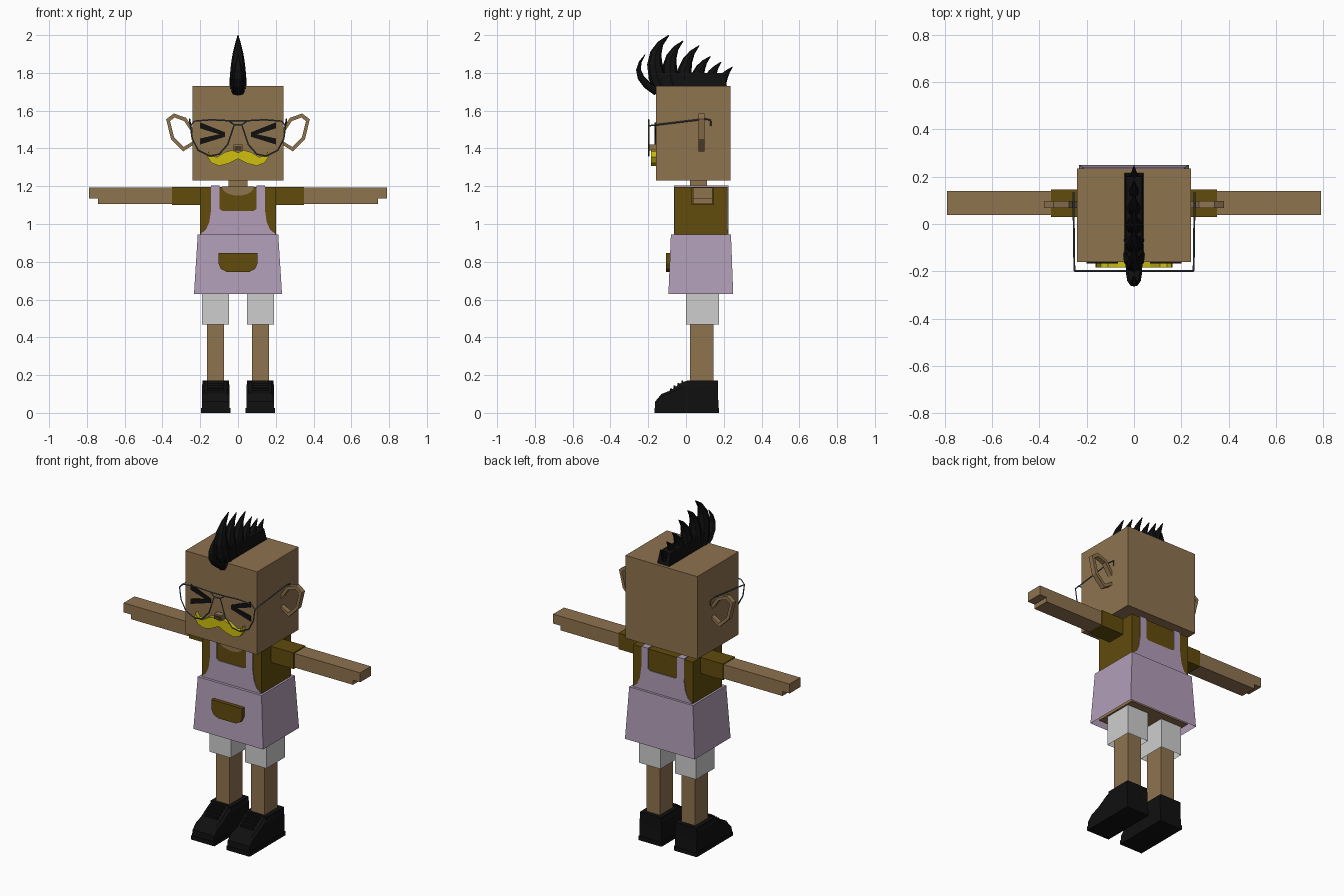
import bpy, bmesh, math
from mathutils import Vector

cube = bpy.data.objects.get("Cube")
if cube:
    bpy.data.objects.remove(cube, do_unlink=True)


def material(name, code):
    rgb = [int(code[i:i + 2], 16) / 255 for i in (0, 2, 4)]
    lin = [c / 12.92 if c < 0.04045 else ((c + 0.055) / 1.055) ** 2.4 for c in rgb]
    m = bpy.data.materials.new(name)
    m.use_nodes = True
    m.diffuse_color = (*lin, 1)
    m.node_tree.nodes["Principled BSDF"].inputs["Base Color"].default_value = (*lin, 1)
    return m


SKIN = material("skin brown", "8F734F")
OLIVE = material("olive brown", "614B0C")
LILAC = material("lilac", "B29EB8")
WHITE = material("off white", "CECECE")
BLACK = material("black", "101010")
YELLOW = material("yellow", "CFC010")
GREY = material("wire grey", "515B60")
DARK = material("dark brown", "4A3A28")


def finish(name, bm, mat):
    bmesh.ops.recalc_face_normals(bm, faces=bm.faces)
    me = bpy.data.meshes.new(name)
    bm.to_mesh(me)
    bm.free()
    me.materials.append(mat)
    ob = bpy.data.objects.new(name, me)
    bpy.context.collection.objects.link(ob)
    return ob


def loft(name, rings, mat, cap_start=True, cap_end=True):
    """Join matching rings of points with quads."""
    bm = bmesh.new()
    vs = [[bm.verts.new(p) for p in r] for r in rings]
    n = len(vs[0])
    for a, b in zip(vs, vs[1:]):
        for i in range(n):
            j = (i + 1) % n
            bm.faces.new((a[i], a[j], b[j], b[i]))
    if cap_start:
        bm.faces.new(vs[0])
    if cap_end:
        bm.faces.new(vs[-1])
    return finish(name, bm, mat)


def rect(x, y, z):
    return [(x[0], y[0], z), (x[1], y[0], z), (x[1], y[1], z), (x[0], y[1], z)]


def box(name, x, y, z, mat, bottom=True):
    return loft(name, [rect(x, y, z[0]), rect(x, y, z[1])], mat, cap_start=bottom)


def plate(name, outline, y, mat):
    """Extrude an (x, z) outline between two y values."""
    return loft(name, [[(a, v, b) for a, b in outline] for v in y], mat)


def both(half):
    """Complete a half outline by mirroring it in x."""
    return half + [(-a, b) for a, b in reversed(half) if a > 0]


def side(s, a, b):
    return tuple(sorted((s * a, s * b)))


def wire(name, points, closed=False):
    cu = bpy.data.curves.new(name, "CURVE")
    cu.dimensions = "3D"
    cu.bevel_depth = 0.004
    cu.bevel_resolution = 0
    sp = cu.splines.new("POLY")
    sp.points.add(len(points) - 1)
    for p, co in zip(sp.points, points):
        p.co = (*co, 1)
    sp.use_cyclic_u = closed
    tmp = bpy.data.objects.new(name + " path", cu)
    me = bpy.data.meshes.new_from_object(tmp)
    bpy.data.objects.remove(tmp)
    me.name = name
    me.materials.clear()
    me.materials.append(GREY)
    bpy.context.collection.objects.link(bpy.data.objects.new(name, me))


def spike(name, base, ctrl, tip, depth, width):
    """Curved tapering lock of hair; points are (y, z)."""
    p, q, r = map(Vector, (base, ctrl, tip))
    rings = []
    for k in range(6):
        t = k / 5
        c = p * (1 - t) ** 2 + q * 2 * t * (1 - t) + r * t * t
        d = ((q - p) * (1 - t) + (r - q) * t).normalized()
        f = max(0.05, 1 - t ** 1.8)
        ring = []
        for i in range(8):
            a = i * math.pi / 4
            o = math.cos(a) * depth * f
            ring.append((math.sin(a) * width * f, c.x + d.y * o, c.y - d.x * o))
        rings.append(ring)
    return loft(name, rings, BLACK)


# Head, neck and body
box("head", (-0.24, 0.24), (-0.16, 0.235), (1.23, 1.73), SKIN)
box("neck", (-0.05, 0.05), (0.02, 0.11), (1.17, 1.24), SKIN)
box("shirt", (-0.2, 0.2), (-0.06, 0.22), (0.66, 1.197), OLIVE)
box("hips", (-0.2, 0.2), (-0.06, 0.22), (0.645, 0.66), SKIN)
neckline = [(0.085 * math.cos(a), 1.198 - 0.048 * math.sin(a))
            for a in (i * math.pi / 10 for i in range(11))]
plate("neckline", neckline, (-0.063, -0.055), SKIN)

# Dungaree dress: flared skirt, bibs and straps
loft("skirt", [rect((-0.233, 0.233), (-0.093, 0.25), 0.63),
               rect((-0.213, 0.213), (-0.08, 0.238), 0.945)], LILAC, cap_start=False)
bib = both([(0.2, 0.93), (0.195, 0.95), (0.17, 0.97), (0.152, 1.01), (0.142, 1.08),
            (0.142, 1.2), (0.098, 1.2), (0.098, 1.08), (0.085, 1.07)])
plate("front_bib", bib, (-0.064, -0.056), LILAC)
plate("back_bib", bib, (0.216, 0.224), LILAC)
pocket = both([(0.103, 0.847), (0.103, 0.79), (0.09, 0.762), (0.06, 0.746)])
plate("pocket", pocket, (-0.107, -0.08), OLIVE)

# Face
plate("nose", [(-0.024, 1.39), (0.024, 1.39), (0.024, 1.42), (-0.024, 1.42)],
      (-0.195, -0.155), SKIN)
plate("nostrils", [(-0.018, 1.393), (0.018, 1.393), (0.018, 1.412), (-0.018, 1.412)],
      (-0.198, -0.194), DARK)
moustache = both([(0, 1.345), (0.05, 1.32), (0.1, 1.308), (0.14, 1.323), (0.162, 1.355),
                  (0.158, 1.385), (0.14, 1.358), (0.11, 1.355), (0.07, 1.38),
                  (0.03, 1.391), (0, 1.378)])
plate("moustache", moustache, (-0.184, -0.155), YELLOW)
lens = [(0.02, 1.525), (0.05, 1.547), (0.14, 1.552), (0.23, 1.545), (0.252, 1.52),
        (0.242, 1.45), (0.21, 1.39), (0.15, 1.36), (0.1, 1.37), (0.055, 1.42)]
ear = [(0.235, 1.5), (0.275, 1.562), (0.34, 1.585), (0.38, 1.555), (0.355, 1.45),
       (0.29, 1.385), (0.235, 1.42)]
ear_hole = [(0.235, 1.47), (0.285, 1.545), (0.336, 1.564), (0.36, 1.545), (0.338, 1.458),
            (0.287, 1.408), (0.235, 1.44)]

# Parts that come in pairs
for s, tag in ((1, "left_"), (-1, "right_")):
    box(tag + "strap", side(s, 0.098, 0.142), (-0.064, 0.224), (1.195, 1.203), LILAC)
    for end, start in ((1.522, 1.475), (1.437, 1.472)):
        plate(tag + "eye_stroke", [(s * 0.2, end - 0.016), (s * 0.2, end + 0.016),
              (s * 0.068, start + 0.01), (s * 0.068, start - 0.01)],
              (-0.166, -0.158), BLACK)
    wire(tag + "lens_frame", [(s * a, -0.198, b) for a, b in lens], True)
    wire(tag + "temple", [(s * 0.252, -0.198, 1.52), (s * 0.256, 0.1, 1.556),
                          (s * 0.256, 0.13, 1.55), (s * 0.256, 0.132, 1.52)])
    # Ring ear as a closed loop of four-sided sections
    sections = [[(s * a, 0.067, b), (s * a, 0.097, b), (s * c, 0.097, d), (s * c, 0.067, d)]
                for (a, b), (c, d) in zip(ear, ear_hole)]
    loft(tag + "ear", sections + sections[:1], SKIN, False, False)

    # Arms
    box(tag + "sleeve", side(s, 0.19, 0.35), (0.03, 0.145), (1.1, 1.197), OLIVE)
    box(tag + "arm", side(s, 0.3, 0.742), (0.037, 0.14), (1.107, 1.192), SKIN)
    box(tag + "fingers", side(s, 0.735, 0.79), (0.037, 0.14), (1.135, 1.192), SKIN)

    # Legs and shoes
    box(tag + "short_leg", side(s, 0.048, 0.19), (0, 0.175), (0.468, 0.66), WHITE, False)
    box(tag + "leg", side(s, 0.073, 0.163), (0.022, 0.145), (0.1, 0.655), SKIN)
    shoe = [(-0.165, 0.02), (-0.163, 0.06), (-0.13, 0.1), (-0.08, 0.12), (-0.02, 0.163),
            (0, 0.168), (0.168, 0.17), (0.172, 0.02)]
    slices = [[(s * (0.118 + o), y, 0.02 + (z - 0.02) * k) for y, z in shoe]
              for o, k in ((-0.073, 0.85), (-0.06, 1), (0.06, 1), (0.073, 0.85))]
    loft(tag + "shoe", slices, BLACK)
    box(tag + "sole", side(s, 0.041, 0.195), (-0.168, 0.175), (0, 0.025), BLACK)
    box(tag + "shoe_collar", side(s, 0.048, 0.188), (0.005, 0.17), (0.1, 0.171), BLACK)
    for k in range(4):
        y, z = -0.085 + 0.02 * k, 0.122 + 0.014 * k
        box(tag + "lace", side(s, 0.075, 0.161), (y, y + 0.01), (z - 0.02, z + 0.008), BLACK)

# Glasses bridge
wire("bridge", [(-0.02, -0.198, 1.525), (0.02, -0.198, 1.525)])
wire("brow_bar", [(-0.05, -0.198, 1.547), (0.05, -0.198, 1.547)])

# Mohawk: base ridge, front curl and a row of shrinking locks
loft("mohawk_base", [rect((-0.042, 0.042), (-0.165, 0.22), 1.715),
                     rect((-0.034, 0.034), (-0.17, 0.2), 1.8)], BLACK)
spike("front_curl", (-0.155, 1.7), (-0.31, 1.79), (-0.215, 1.9), 0.022, 0.036)
locks = [(-0.12, -0.225, 1.9, -0.09, 2.0), (-0.06, -0.13, 1.88, -0.015, 1.97),
         (0, -0.035, 1.86, 0.07, 1.945), (0.06, 0.045, 1.82, 0.13, 1.888),
         (0.12, 0.115, 1.79, 0.186, 1.858), (0.175, 0.18, 1.77, 0.246, 1.832)]
for i, (b, cy, cz, ty, tz) in enumerate(locks):
    spike("mohawk_lock", (b, 1.71), (cy, cz), (ty, tz), 0.05 - 0.003 * i, 0.046 - 0.003 * i)
